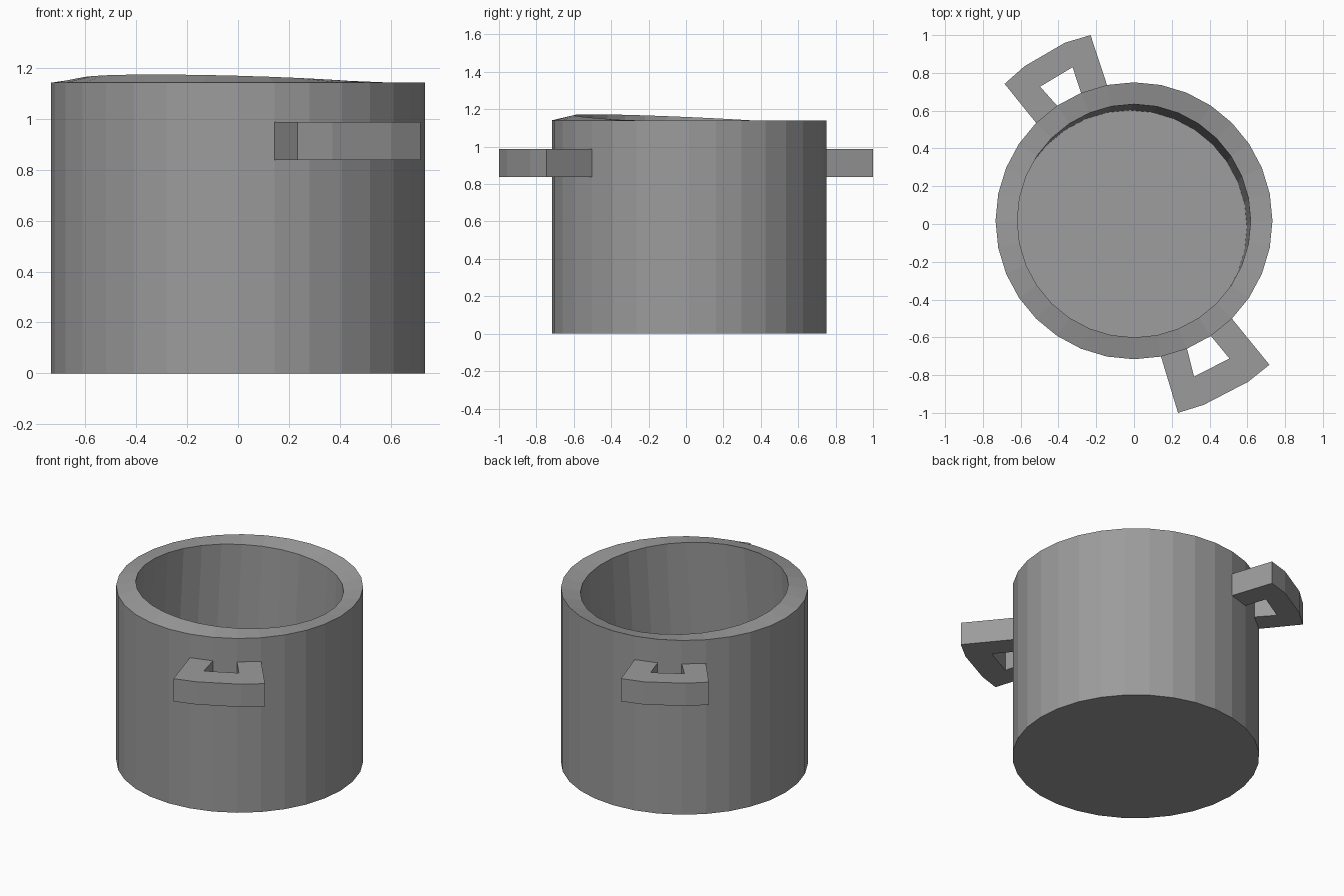
import bpy, bmesh, math
from mathutils import Vector

if "Cube" in bpy.data.objects:
    bpy.data.objects.remove(bpy.data.objects["Cube"])

N = 32
R_OUT, R_IN = 0.733, 0.618
CENTRE = Vector((0, 0.017, 0))
RIM_Z, CAVITY_DEPTH = 1.141, 0.72
TILT_DIR, TILT = math.radians(58), 0.052   # the cavity leans this way

# Dark grey metal
metal = bpy.data.materials.new("dark_metal")
metal.diffuse_color = (0.33, 0.33, 0.33, 1)
metal.use_nodes = True
metal.node_tree.nodes["Principled BSDF"].inputs["Base Color"].default_value = metal.diffuse_color


def finish(bm, name):
    bmesh.ops.recalc_face_normals(bm, faces=bm.faces[:])
    me = bpy.data.meshes.new(name)
    bm.to_mesh(me)
    bm.free()
    me.materials.append(metal)
    ob = bpy.data.objects.new(name, me)
    bpy.context.collection.objects.link(ob)
    return ob


def rim_point(j, r=R_OUT):
    a = math.tau * j / N
    return CENTRE + Vector((r * math.sin(a), r * math.cos(a), 0))


def bridge(bm, a, b):
    for j in range(len(a)):
        k = (j + 1) % len(a)
        bm.faces.new((a[j], a[k], b[k], b[j]))


# Pot body: upright outer wall, slightly tilted cavity, sloped rim
axis = Vector((math.cos(TILT_DIR) * TILT, math.sin(TILT_DIR) * TILT, 1)).normalized()
tilt = Vector((0, 0, 1)).rotation_difference(axis).to_matrix()
up = Vector((0, 0, RIM_Z))
outer = [rim_point(j) for j in range(N)]
inner_top = [CENTRE + up + tilt @ (rim_point(j, R_IN) - CENTRE) for j in range(N)]
inner_low = [p - axis * CAVITY_DEPTH for p in inner_top]

bm = bmesh.new()
rings = [[bm.verts.new(p) for p in ring]
         for ring in (outer, [p + up for p in outer], inner_top, inner_low)]
for a, b in zip(rings, rings[1:]):
    bridge(bm, a, b)
bm.faces.new(rings[0])
bm.faces.new(rings[-1])
finish(bm, "pot_body")


# Handles: C-shaped plates whose legs meet the pot wall at its corners
def handle(name, wall, outside, hole):
    w = [rim_point(j).to_2d() for j in wall]
    outline = [w[0], *outside, w[3], w[2], *hole, w[1]]
    bm = bmesh.new()
    low, high = ([bm.verts.new((x, y, z)) for x, y in outline] for z in (0.838, 0.987))
    bridge(bm, low, high)
    bm.faces.new(low)
    bm.faces.new(high)
    return finish(bm, name)


handle("front_handle", (15, 14, 13, 12),
       [(0.233, -1.0), (0.37, -0.957), (0.605, -0.835), (0.717, -0.745)],
       [(0.505, -0.712), (0.318, -0.808)])
handle("back_handle", (-1, -2, -3, -4),
       [(-0.23, 1.0), (-0.365, 0.96), (-0.58, 0.835), (-0.685, 0.742)],
       [(-0.497, 0.727), (-0.325, 0.83)])
